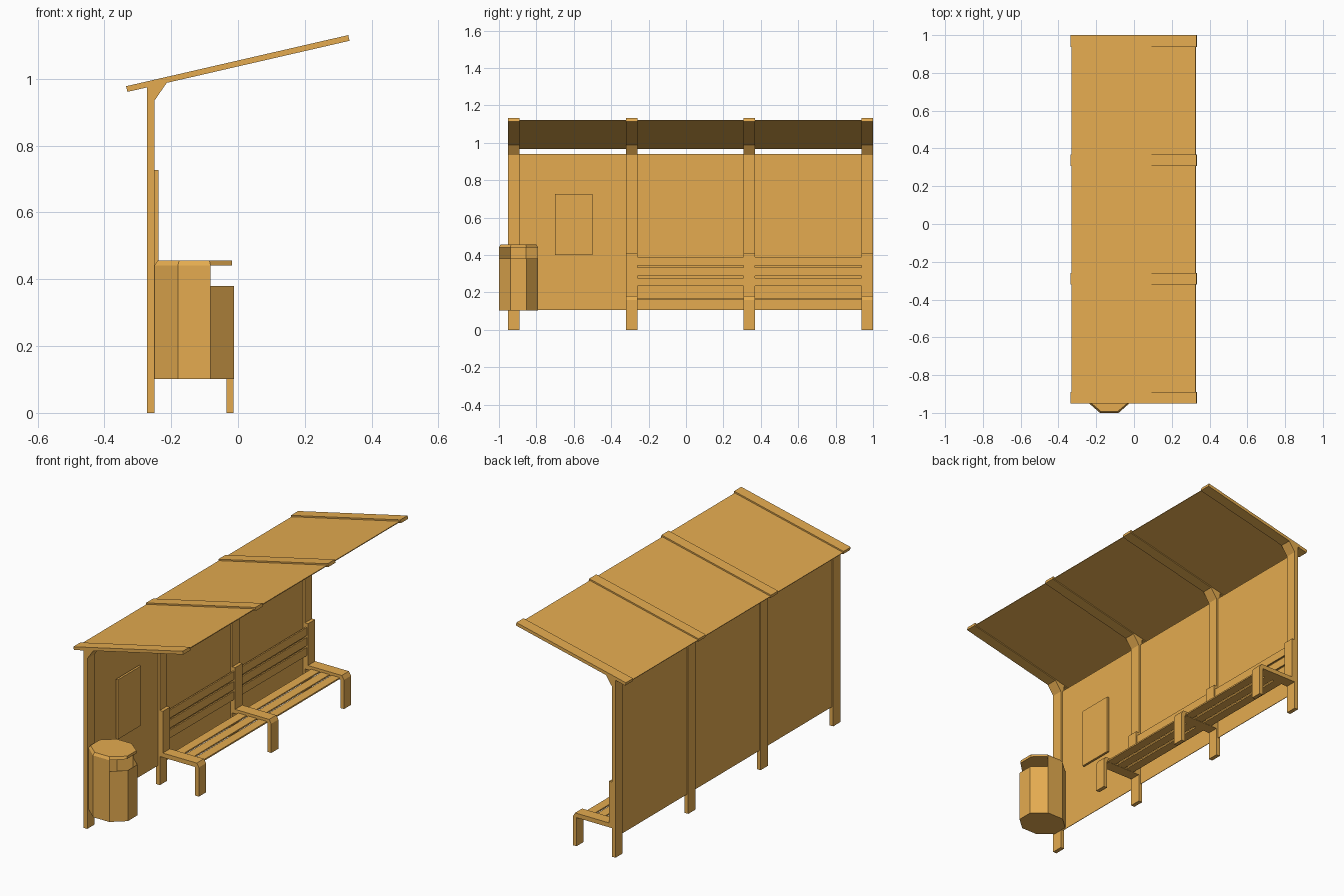
import bpy, bmesh, math

if "Cube" in bpy.data.objects:
    bpy.data.objects.remove(bpy.data.objects["Cube"])

FRAMES = [-0.92, -0.29, 0.338, 0.969]   # y centres of the frames
HALF = 0.031                            # half width of a frame

WOOD = bpy.data.materials.new("warm_ochre")
WOOD.diffuse_color = (0.78, 0.41, 0.08, 1)
WOOD.use_nodes = True
WOOD.node_tree.nodes["Principled BSDF"].inputs["Base Color"].default_value = WOOD.diffuse_color


def finish(name, bm):
    bmesh.ops.recalc_face_normals(bm, faces=bm.faces)
    me = bpy.data.meshes.new(name)
    bm.to_mesh(me)
    bm.free()
    me.materials.append(WOOD)
    ob = bpy.data.objects.new(name, me)
    bpy.context.collection.objects.link(ob)
    return ob


def prism(name, profile, y0, y1):
    """Extrude an (x, z) profile along y."""
    bm = bmesh.new()
    face = bm.faces.new([bm.verts.new((x, y0, z)) for x, z in profile])
    ext = bmesh.ops.extrude_face_region(bm, geom=[face])
    verts = [g for g in ext["geom"] if isinstance(g, bmesh.types.BMVert)]
    bmesh.ops.translate(bm, verts=verts, vec=(0, y1 - y0, 0))
    return finish(name, bm)


def box(name, x0, x1, y0, y1, z0, z1):
    return prism(name, [(x0, z0), (x1, z0), (x1, z1), (x0, z1)], y0, y1)


# Shelter frames: post with bracket, and sloping roof beam
post = [(-0.272, 0), (-0.25, 0), (-0.25, 0.935), (-0.212, 0.99), (-0.272, 0.977)]
beam = [(-0.335, 0.978), (-0.331, 0.961), (0.334, 1.114), (0.33, 1.131)]
for y in FRAMES:
    prism("post", post, y - HALF, y + HALF)
    prism("roof_beam", beam, y - HALF, y + HALF)

# Roof sheet and back wall panels between the frames
prism("roof_sheet", [(-0.332, 0.971), (-0.331, 0.967), (0.327, 1.118), (0.326, 1.122)],
      FRAMES[0] - HALF + 0.001, FRAMES[-1] + HALF - 0.001)
for a, b in zip(FRAMES, FRAMES[1:]):
    box("wall_panel", -0.264, -0.261, a + HALF, b - HALF, 0.105, 0.94)

# Notice board
box("notice_board", -0.25, -0.238, -0.70, -0.50, 0.40, 0.727)

# Bench supports: back upright, seat rail and front leg in one profile
support = [(-0.25, 0.157), (-0.035, 0.157), (-0.035, 0), (-0.013, 0), (-0.013, 0.16),
           (-0.026, 0.181), (-0.232, 0.181), (-0.232, 0.41), (-0.25, 0.41)]
for y in FRAMES[1:]:
    prism("bench_support", support, y - HALF, y + HALF)

# Bench slats
for a, b in zip(FRAMES[1:], FRAMES[2:]):
    for i in range(3):
        z = 0.233 + i * 0.055
        box("back_slat", -0.247, -0.239, a + HALF, b - HALF, z, z + 0.045)
    for i in range(3):
        x = -0.213 + i * 0.062
        box("seat_slat", x, x + 0.05, a + HALF, b - HALF, 0.158, 0.166)

# Litter bin: eight-sided shell with an opening on three front sides
CX, CY, RX, RY = -0.131, -0.896, 0.119, 0.104


def ring(bm, z, s=1.0):
    k = s / math.cos(math.pi / 8)
    return [bm.verts.new((CX + RX * k * math.cos(math.radians(22.5 + 45 * i)),
                          CY + RY * k * math.sin(math.radians(22.5 + 45 * i)), z))
            for i in range(8)]


bm = bmesh.new()
low, mid, top = ring(bm, 0.102), ring(bm, 0.38), ring(bm, 0.441)
bm.faces.new(low)
for i in range(8):
    j = (i + 1) % 8
    bm.faces.new([low[i], low[j], mid[j], mid[i]])
    if i not in (0, 6, 7):
        bm.faces.new([mid[i], mid[j], top[j], top[i]])
for v in [v for v in bm.verts if not v.link_faces]:
    bm.verts.remove(v)
shell = finish("litter_bin", bm)
mod = shell.modifiers.new("thickness", "SOLIDIFY")
mod.thickness = 0.003

# Bin lid with bevelled edge, upright at the opening side
bm = bmesh.new()
a, b = ring(bm, 0.441), ring(bm, 0.456, 0.92)
for v in (a[0], a[7], b[0], b[7]):
    v.co.x = -0.018
bm.faces.new(a)
bm.faces.new(b)
for i in range(8):
    j = (i + 1) % 8
    bm.faces.new([a[i], a[j], b[j], b[i]])
finish("bin_lid", bm)
